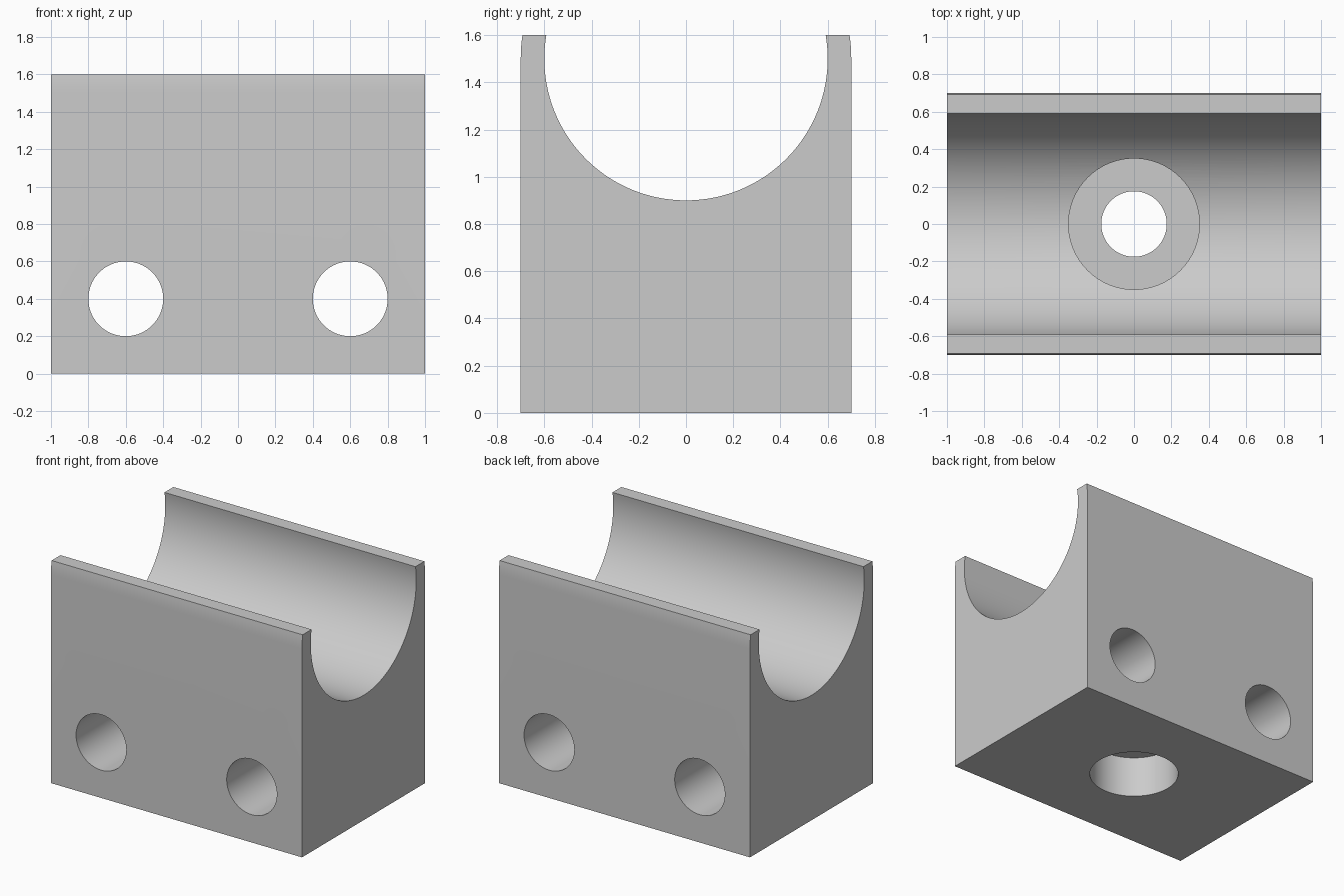
import bpy, bmesh, math
from mathutils import Matrix

cube = bpy.data.objects.get("Cube")
if cube:
    bpy.data.objects.remove(cube, do_unlink=True)

LENGTH, TOP, AXIS_Z = 2.0, 1.6, 1.5
OUTER_R, TROUGH_R = 0.7, 0.6

grey = bpy.data.materials.new("light grey")
grey.use_nodes = True
colour = (0.6, 0.6, 0.6, 1)
grey.diffuse_color = colour
grey.node_tree.nodes["Principled BSDF"].inputs["Base Color"].default_value = colour


def add_object(name, bm):
    bmesh.ops.recalc_face_normals(bm, faces=bm.faces)
    mesh = bpy.data.meshes.new(name)
    bm.to_mesh(mesh)
    bm.free()
    mesh.materials.append(grey)
    obj = bpy.data.objects.new(name, mesh)
    bpy.context.collection.objects.link(obj)
    return obj


def arc(radius, start, end, steps):
    """Points (y, z) on a circle around the trough axis."""
    angles = [start + (end - start) * i / steps for i in range(steps + 1)]
    return [(radius * math.cos(a), AXIS_Z + radius * math.sin(a)) for a in angles]


def drill(target, radius, low, high, x=0.0, y=0.0, z=0.0, along_y=False):
    """Cut a round hole, upright or running front to back."""
    bm = bmesh.new()
    bmesh.ops.create_cone(bm, cap_ends=True, segments=96, radius1=radius,
                          radius2=radius, depth=high - low)
    if along_y:
        matrix = Matrix.Translation((x, (low + high) / 2, z)) @ Matrix.Rotation(math.pi / 2, 4, "X")
    else:
        matrix = Matrix.Translation((x, y, (low + high) / 2))
    bm.transform(matrix)
    cutter = add_object("hole_cutter", bm)
    cutter.hide_render = True
    mod = target.modifiers.new("hole", "BOOLEAN")
    mod.operation = "DIFFERENCE"
    mod.solver = "EXACT"
    mod.object = cutter
    bpy.ops.object.select_all(action="DESELECT")
    bpy.context.view_layer.objects.active = target
    target.select_set(True)
    bpy.ops.object.modifier_apply(modifier=mod.name)
    bpy.data.objects.remove(cutter, do_unlink=True)


# Block with a round trough and slightly rounded upper walls
rise = TOP - AXIS_Z
outer_a = math.asin(rise / OUTER_R)
inner_a = math.asin(rise / TROUGH_R)
profile = [(-OUTER_R, 0), (OUTER_R, 0)]
profile += arc(OUTER_R, 0, outer_a, 4)
profile += arc(TROUGH_R, inner_a, -math.pi - inner_a, 96)
profile += arc(OUTER_R, math.pi - outer_a, math.pi, 4)

bm = bmesh.new()
face = bm.faces.new([bm.verts.new((-LENGTH / 2, y, z)) for y, z in profile])
ext = bmesh.ops.extrude_face_region(bm, geom=[face])
new_verts = [g for g in ext["geom"] if isinstance(g, bmesh.types.BMVert)]
bmesh.ops.translate(bm, verts=new_verts, vec=(LENGTH, 0, 0))
block = add_object("bearing_block", bm)

# Two cross holes
for side in (-1, 1):
    drill(block, 0.2, -1, 1, x=0.6 * side, z=0.4, along_y=True)

# Upright screw hole with a recess at each end
drill(block, 0.35, 0.6, 1.4)
drill(block, 0.3, -0.2, 0.3)
drill(block, 0.175, -0.2, 1.4)

bpy.ops.object.shade_smooth_by_angle(angle=math.radians(30))
